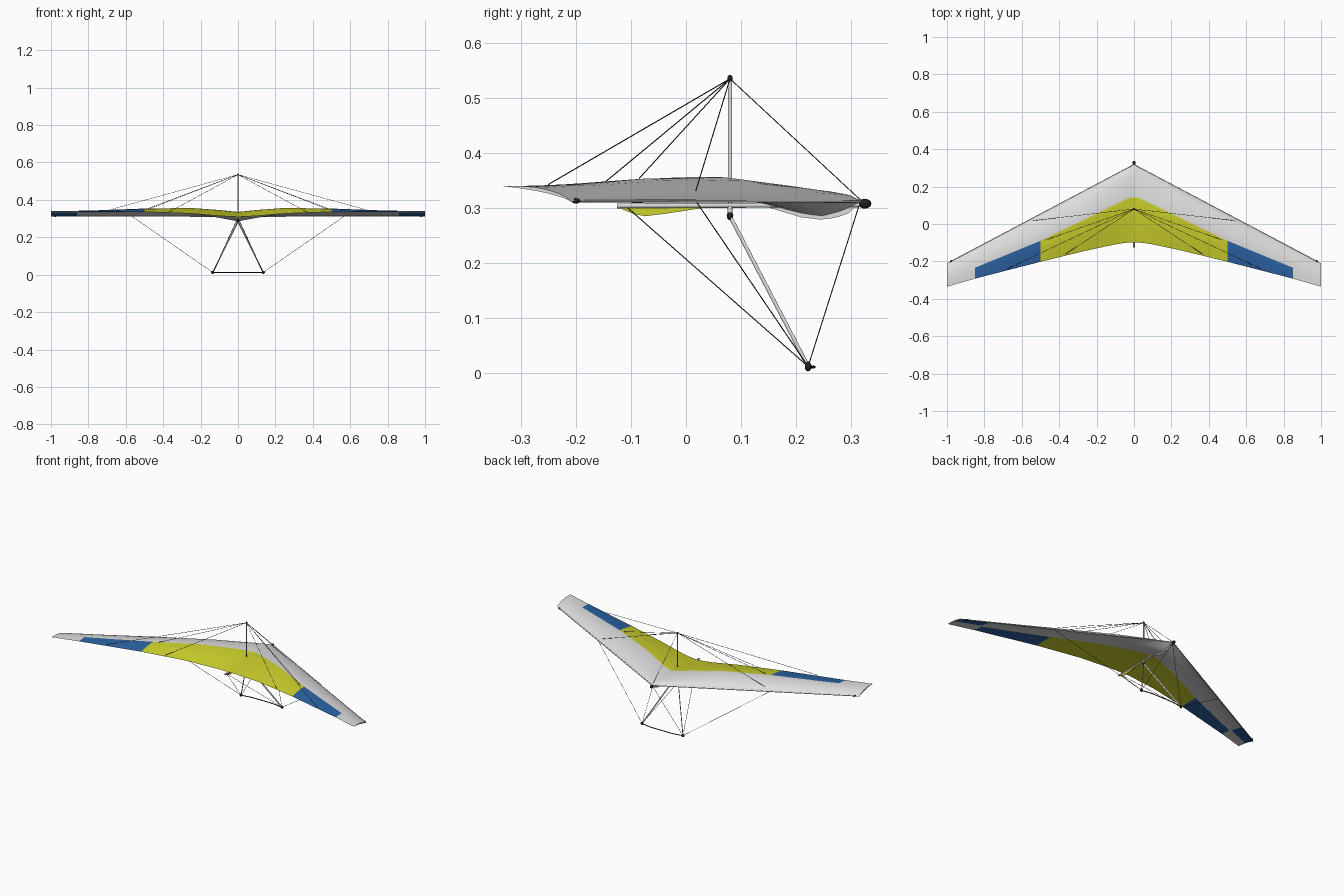
import bpy, bmesh, math
from mathutils import Vector

if "Cube" in bpy.data.objects:
    bpy.data.objects.remove(bpy.data.objects["Cube"])


def material(name, rgb):
    m = bpy.data.materials.new(name)
    m.diffuse_color = (*rgb, 1)
    m.use_nodes = True
    m.node_tree.nodes["Principled BSDF"].inputs["Base Color"].default_value = m.diffuse_color
    return m


WHITE = material("sail_white", (0.73, 0.73, 0.73))
YELLOW = material("sail_yellow", (0.61, 0.64, 0.025))
BLUE = material("sail_blue", (0.025, 0.125, 0.37))
BLACK = material("fitting_black", (0.015, 0.015, 0.017))
STEEL = material("wire_dark_grey", (0.045, 0.045, 0.048))
ALLOY = material("alloy_grey", (0.70, 0.70, 0.70))


def interp(x, pts):
    """Piecewise linear lookup."""
    for (x0, v0), (x1, v1) in zip(pts, pts[1:]):
        if x <= x1:
            return v0 + (v1 - v0) * (x - x0) / (x1 - x0)
    return pts[-1][1]


# Sail planform and section curves, by distance from the centre line
TRAIL_Y = [(0, -.098), (.05, -.101), (.1, -.109), (.25, -.141), (.5, -.202), (.85, -.292), (1, -.335)]
TRAIL_Z = [(0, .309), (.1, .314), (.25, .327), (.5, .336), (1, .340)]
PANEL_Y = [(0, .143), (.03, .138), (.14, .085), (.5, -.09), (.86, -.238), (1, -.29)]
HEIGHT = [(0, .025), (.1, .033), (.25, .039), (.5, .031), (.8, .018), (1, .012)]
CAMBER = [(0, 0), (.05, .45), (.12, .7), (.25, .92), (.38, 1), (.5, .96), (.7, .68), (.85, .36), (1, 0)]
ROOT_DIP = [(0, 0), (.08, -.016), (.17, -.026), (.25, -.022), (.35, -.011), (.45, 0),
            (.6, .003), (.8, .002), (1, 0)]
ROWS = 10


def lead_y(s):
    return .32 - .53 * s


def sail_point(x, row, top):
    s = abs(x)
    ly, ty = lead_y(s), interp(s, TRAIL_Y)
    tb = (ly - interp(s, PANEL_Y)) / (ly - ty)
    if row <= ROWS:
        t = tb * (row / ROWS) ** 1.3
    else:
        t = tb + (1 - tb) * (row - ROWS) / ROWS
    z = .312 + (interp(s, TRAIL_Z) - .312) * t
    h = interp(s, HEIGHT) * interp(t, CAMBER)
    if top:
        z += h
    else:
        k = max(0, 1 - s / .3) ** 1.5
        z += (1 - k) * h * .45 + k * interp(t, ROOT_DIP)
    return x, ly + (ty - ly) * t, z


def build_sail():
    half = [0, .015, .03, .05, .075, .1, .14, .2, .25, .3, .36, .43, .5,
            .57, .64, .71, .78, .85, .86, .91, .96, 1]
    xs = [-s for s in half[:0:-1]] + half
    n = 2 * ROWS
    bm = bmesh.new()
    upper = [[bm.verts.new(sail_point(x, r, True)) for r in range(n + 1)] for x in xs]
    lower = [[u[r] if r in (0, n) else bm.verts.new(sail_point(x, r, False))
              for r in range(n + 1)] for x, u in zip(xs, upper)]
    for i in range(len(xs) - 1):
        s = abs(xs[i] + xs[i + 1]) / 2
        for r in range(n):
            # coloured panels lie behind the panel line
            panel = 0 if r < ROWS or s > .85 else (1 if s < .5 else 2)
            f = bm.faces.new((upper[i][r], upper[i][r + 1], upper[i + 1][r + 1], upper[i + 1][r]))
            f.material_index = panel
            f = bm.faces.new((lower[i][r], lower[i + 1][r], lower[i + 1][r + 1], lower[i][r + 1]))
            # underside tip patches near the leading edge
            f.material_index = 2 if s > .86 and r < ROWS - 1 else panel
    for i in (0, -1):
        bm.faces.new(upper[i] + lower[i][n - 1:0:-1])
    bmesh.ops.recalc_face_normals(bm, faces=bm.faces)
    me = bpy.data.meshes.new("sail")
    bm.to_mesh(me)
    bm.free()
    for m in (WHITE, YELLOW, BLUE):
        me.materials.append(m)
    ob = bpy.data.objects.new("sail", me)
    bpy.context.collection.objects.link(ob)
    bpy.context.view_layer.objects.active = ob
    ob.select_set(True)
    bpy.ops.object.shade_smooth_by_angle(angle=math.radians(40))
    ob.select_set(False)


def pocket(name, profile, mat, half=.0015):
    """Thin upright cloth plate on the centre line, from a side profile."""
    bm = bmesh.new()
    f = bm.faces.new([bm.verts.new((-half, y, z)) for y, z in profile])
    out = bmesh.ops.extrude_face_region(bm, geom=[f])["geom"]
    bmesh.ops.translate(bm, vec=(2 * half, 0, 0),
                        verts=[g for g in out if isinstance(g, bmesh.types.BMVert)])
    bmesh.ops.recalc_face_normals(bm, faces=bm.faces)
    me = bpy.data.meshes.new(name)
    bm.to_mesh(me)
    bm.free()
    me.materials.append(mat)
    bpy.context.collection.objects.link(bpy.data.objects.new(name, me))


def tube(name, pts, radius, mat, res=2):
    """Round tube through points."""
    cu = bpy.data.curves.new(name, 'CURVE')
    cu.dimensions = '3D'
    cu.bevel_depth = radius
    cu.bevel_resolution = res
    cu.use_fill_caps = True
    sp = cu.splines.new('POLY')
    sp.points.add(len(pts) - 1)
    for p, co in zip(sp.points, pts):
        p.co = (*co, 1)
    cu.materials.append(mat)
    ob = bpy.data.objects.new(name, cu)
    bpy.context.collection.objects.link(ob)


def strut(name, a, b, width, depth, mat):
    """Streamlined strut with an oval section, deeper fore and aft."""
    a, b = Vector(a), Vector(b)
    bpy.ops.mesh.primitive_cylinder_add(vertices=12, radius=1, depth=1, location=(a + b) / 2)
    ob = bpy.context.object
    ob.name = name
    ob.rotation_euler = (b - a).to_track_quat('Z', 'Y').to_euler()
    ob.scale = (width / 2, depth / 2, (b - a).length)
    ob.data.materials.append(mat)
    bpy.ops.object.shade_smooth_by_angle(angle=math.radians(40))


def blob(name, loc, size, mat=BLACK):
    bpy.ops.mesh.primitive_uv_sphere_add(segments=14, ring_count=8, radius=1, location=loc)
    ob = bpy.context.object
    ob.name = name
    ob.scale = size
    ob.data.materials.append(mat)
    bpy.ops.object.shade_smooth()


build_sail()

# Cloth pockets hanging under the keel
pocket("rear_keel_pocket", [(-.125, .302), (-.1, .291), (-.075, .285), (-.035, .290),
                            (.03, .300), (.03, .304)], YELLOW)
pocket("front_keel_pocket", [(.312, .308), (.295, .290), (.27, .282), (.245, .279),
                             (.21, .283), (.15, .301), (.15, .308)], WHITE)

# Frame
tube("keel", [(0, -.125, .304), (0, .325, .306)], .0045, ALLOY)
strut("king_post", (0, .08, .30), (0, .08, .535), .004, .008, ALLOY)
blob("king_post_cap", (0, .08, .536), (.005, .005, .006))
blob("nose_cap", (0, .325, .308), (.009, .012, .009))
blob("control_apex", (0, .08, .286), (.006, .006, .008))
strut("apex_bracket", (0, .08, .28), (0, .08, .308), .008, .009, ALLOY)

MAST = (0, .08, .535)
WIRE = .001
for side, label in ((-1, "left"), (1, "right")):
    corner = (side * .135, .222, .012)
    cross = (side * .57, .017, .314)
    tube(label + "_leading_edge", [(0, .318, .312), (side * .975, -.198, .313)], .0025, WHITE)
    blob(label + "_tip_cap", (side * .977, -.2, .313), (.006, .008, .005))
    strut(label + "_upright", (0, .08, .285), corner, .0045, .008, ALLOY)
    blob(label + "_corner", corner, (.009, .006, .009))
    # upper rigging
    for k, end in enumerate([(.7, -.25, .343), (.37, -.163, .334), (.47, -.085, .354), (.54, .018, .332)]):
        tube(f"{label}_upper_wire_{k}", [MAST, (side * end[0], *end[1:])], WIRE, STEEL, 1)
    # lower rigging
    for k, end in enumerate([(0, .315, .306), (0, -.108, .302), cross]):
        tube(f"{label}_lower_wire_{k}", [corner, end], WIRE, STEEL, 1)

tube("front_upper_wire", [MAST, (0, .318, .314)], WIRE, STEEL, 1)
# Bowed base bar
tube("base_bar", [(x * .135, .222 + .011 * min(1, 2.2 * (1 - abs(x))), .011)
                  for x in [i / 8 for i in range(-8, 9)]], .0026, BLACK)
